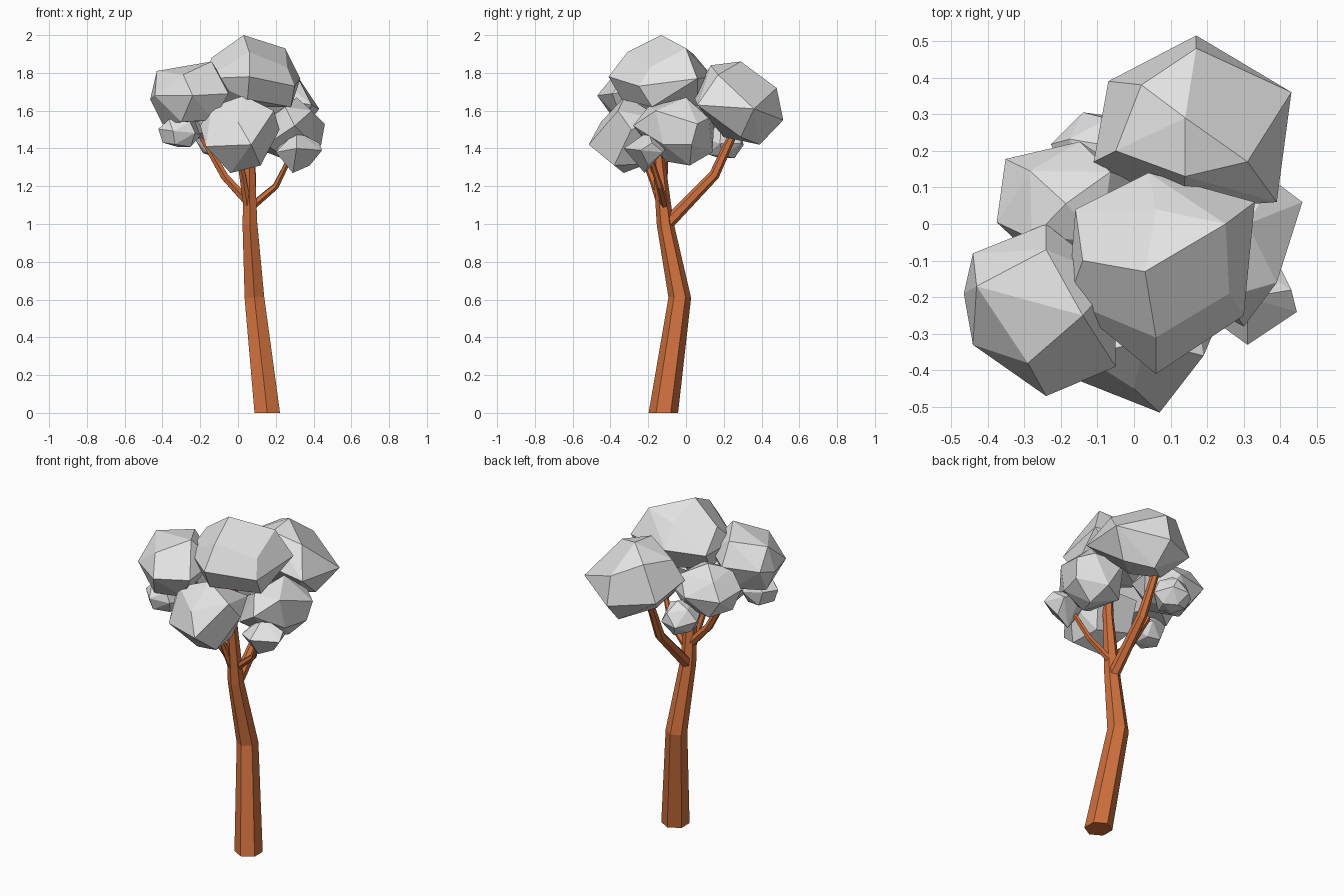
import bpy, bmesh, math, random
from mathutils import Vector, Euler

if "Cube" in bpy.data.objects:
    bpy.data.objects.remove(bpy.data.objects["Cube"], do_unlink=True)


def material(name, colour):
    mat = bpy.data.materials.new(name)
    mat.use_nodes = True
    mat.diffuse_color = colour
    mat.node_tree.nodes["Principled BSDF"].inputs["Base Color"].default_value = colour
    return mat


bark = material("orange brown bark", (0.63, 0.165, 0.048, 1))
leaf = material("pale grey leaves", (0.77, 0.77, 0.77, 1))


def finish(bm, name, mat):
    bmesh.ops.recalc_face_normals(bm, faces=bm.faces)
    mesh = bpy.data.meshes.new(name)
    bm.to_mesh(mesh)
    bm.free()
    mesh.materials.append(mat)
    bpy.context.collection.objects.link(bpy.data.objects.new(name, mesh))


def limb(name, path, sides=6):
    """Tapered tube through (x, y, z, radius) points."""
    bm = bmesh.new()
    points = [Vector(p[:3]) for p in path]
    rings = []
    for i, p in enumerate(points):
        along = points[min(i + 1, len(points) - 1)] - points[max(i - 1, 0)]
        # The trunk foot is cut level with the ground
        along = Vector((0, 0, 1)) if p.z == 0 else along.normalized()
        side = along.cross(Vector((1, 0, 0))).normalized()
        other = along.cross(side)
        ring = []
        for k in range(sides):
            a = math.tau * k / sides
            ring.append(bm.verts.new(p + path[i][3] * (side * math.cos(a) + other * math.sin(a))))
        rings.append(ring)
    for low, high in zip(rings, rings[1:]):
        for k in range(sides):
            n = (k + 1) % sides
            bm.faces.new((low[k], low[n], high[n], high[k]))
    bm.faces.new(rings[0])
    bm.faces.new(rings[-1])
    finish(bm, name, bark)


def leaf_hull(name, points):
    """Faceted clump wrapped around its corner points."""
    bm = bmesh.new()
    for p in points:
        bm.verts.new(p)
    hull = bmesh.ops.convex_hull(bm, input=bm.verts)
    loose = [v for v in hull["geom_interior"] if isinstance(v, bmesh.types.BMVert)]
    bmesh.ops.delete(bm, geom=loose, context="VERTS")
    # Merge nearly flat neighbours into larger facets
    bmesh.ops.dissolve_limit(bm, angle_limit=math.radians(7), verts=bm.verts, edges=bm.edges)
    finish(bm, name, leaf)


def leaf_clump(name, centre, radii, twist, tilt, seed):
    """Clump of three loose rings and two poles, fitted to a box."""
    rng = random.Random(seed)
    points = [Vector((0, 0, 1)), Vector((0.1, 0, -1))]
    for count, radius, height, turn in ((4, 0.72, 0.66, 20), (6, 1, -0.05, 0), (5, 0.7, -0.82, 30)):
        for k in range(count):
            a = math.tau * k / count + math.radians(turn + twist) + rng.uniform(-0.12, 0.12)
            r = radius * rng.uniform(0.93, 1.05)
            points.append(Vector((r * math.cos(a), r * math.sin(a), height + rng.uniform(-0.12, 0.12))))
    turn = Euler([math.radians(t) for t in tilt] + [0]).to_matrix()
    points = [turn @ p for p in points]
    for axis in range(3):
        low = min(p[axis] for p in points)
        high = max(p[axis] for p in points)
        for p in points:
            p[axis] = centre[axis] + radii[axis] * (2 * (p[axis] - low) / (high - low) - 1)
    leaf_hull(name, points)


# Trunk and branches
limb("trunk", [(0.155, -0.12, 0, 0.078), (0.087, -0.033, 0.61, 0.06),
               (0.063, -0.11, 1.0, 0.045), (0.06, -0.15, 1.4, 0.03), (0.07, -0.14, 1.64, 0.025)])
limb("back_branch", [(0.065, -0.1, 1.0, 0.034), (0.07, 0.15, 1.26, 0.028), (0.06, 0.26, 1.5, 0.022)])
limb("left_branch", [(0.07, -0.11, 1.09, 0.022), (0.2, -0.14, 1.2, 0.018), (0.28, -0.19, 1.36, 0.013)])
limb("right_branch", [(0.05, -0.12, 1.12, 0.026), (-0.07, -0.12, 1.25, 0.023), (-0.19, -0.11, 1.46, 0.018)])
limb("front_branch", [(0.05, -0.13, 1.1, 0.024), (0.03, -0.17, 1.22, 0.02), (0, -0.24, 1.4, 0.016)])

# Main leaf clumps: crown, rim and underside corners
leaf_hull("top_leaves", [
    (.03, -.13, 2), (.06, -.31, 1.91), (.25, 0, 1.93), (.06, .04, 1.9), (-.14, -.1, 1.88), (.26, -.19, 1.83),
    (.33, .06, 1.77), (.04, .14, 1.78), (.06, -.41, 1.78), (.3, -.25, 1.73), (-.18, -.21, 1.77), (-.16, .04, 1.76),
    (.28, -.18, 1.62), (.05, -.34, 1.66), (-.1, -.1, 1.62), (.15, .06, 1.62)])
leaf_hull("back_leaves", [
    (.14, .29, 1.86), (.14, .13, 1.84), (.31, .17, 1.79), (.17, .48, 1.72), (.02, .38, 1.79), (-.05, .2, 1.77),
    (.43, .36, 1.61), (.39, .06, 1.63), (.17, .515, 1.55), (-.11, .17, 1.65), (-.07, .39, 1.58), (.13, .04, 1.68),
    (.18, .39, 1.42), (.2, .2, 1.46), (.32, .29, 1.46), (.02, .25, 1.48)])
leaf_hull("upper_right_leaves", [
    (-.43, -.17, 1.81), (-.24, -.07, 1.83), (-.14, -.25, 1.86), (-.29, -.38, 1.79),
    (-.465, -.19, 1.66), (-.44, -.33, 1.68), (-.24, -.47, 1.68), (-.05, -.39, 1.69), (-.05, -.15, 1.72),
    (-.24, 0, 1.7), (-.44, -.08, 1.69),
    (-.4, -.2, 1.53), (-.13, -.34, 1.55), (-.25, -.08, 1.54), (-.3, -.37, 1.54)])
leaf_hull("front_leaves", [
    (.07, -.515, 1.42), (0, -.45, 1.54), (.03, -.32, 1.68), (.19, -.36, 1.6), (-.14, -.36, 1.62),
    (.22, -.29, 1.5), (-.2, -.32, 1.52), (-.17, -.42, 1.41), (.12, -.38, 1.31), (-.04, -.33, 1.27),
    (.1, -.2, 1.32), (-.12, -.18, 1.37), (.15, -.12, 1.55), (-.12, -.12, 1.55)])
leaf_hull("left_leaves", [
    (.31, 0, 1.67), (.25, -.2, 1.62), (.39, -.16, 1.6), (.46, .06, 1.53), (.38, .12, 1.56), (.2, .15, 1.55),
    (.3, -.28, 1.52), (.4, -.12, 1.42), (.44, .03, 1.42), (.3, .14, 1.38), (.33, .02, 1.31), (.28, -.1, 1.33),
    (.15, .05, 1.38), (.08, -.05, 1.5), (.15, -.2, 1.42)])
leaf_hull("lower_left_leaves", [
    (.31, -.2, 1.49), (.31, -.33, 1.4), (.445, -.24, 1.39), (.43, -.18, 1.43), (.4, -.12, 1.38),
    (.2, -.25, 1.38), (.3, -.1, 1.42), (.22, -.15, 1.42), (.29, -.22, 1.27), (.38, -.2, 1.31)])

# Smaller leaf clumps: centre, half sizes, twist, tilt, seed
leaf_clump("lower_right_leaves", (-0.31, -0.26, 1.495), (0.112, 0.1, 0.088), 15, (0, 10), 7)
leaf_clump("middle_right_leaves", (-0.18, 0.05, 1.59), (0.195, 0.175, 0.14), 22, (0, 0), 8)
leaf_clump("lower_back_leaves", (-0.11, 0.195, 1.445), (0.117, 0.11, 0.097), 50, (-10, 5), 9)
